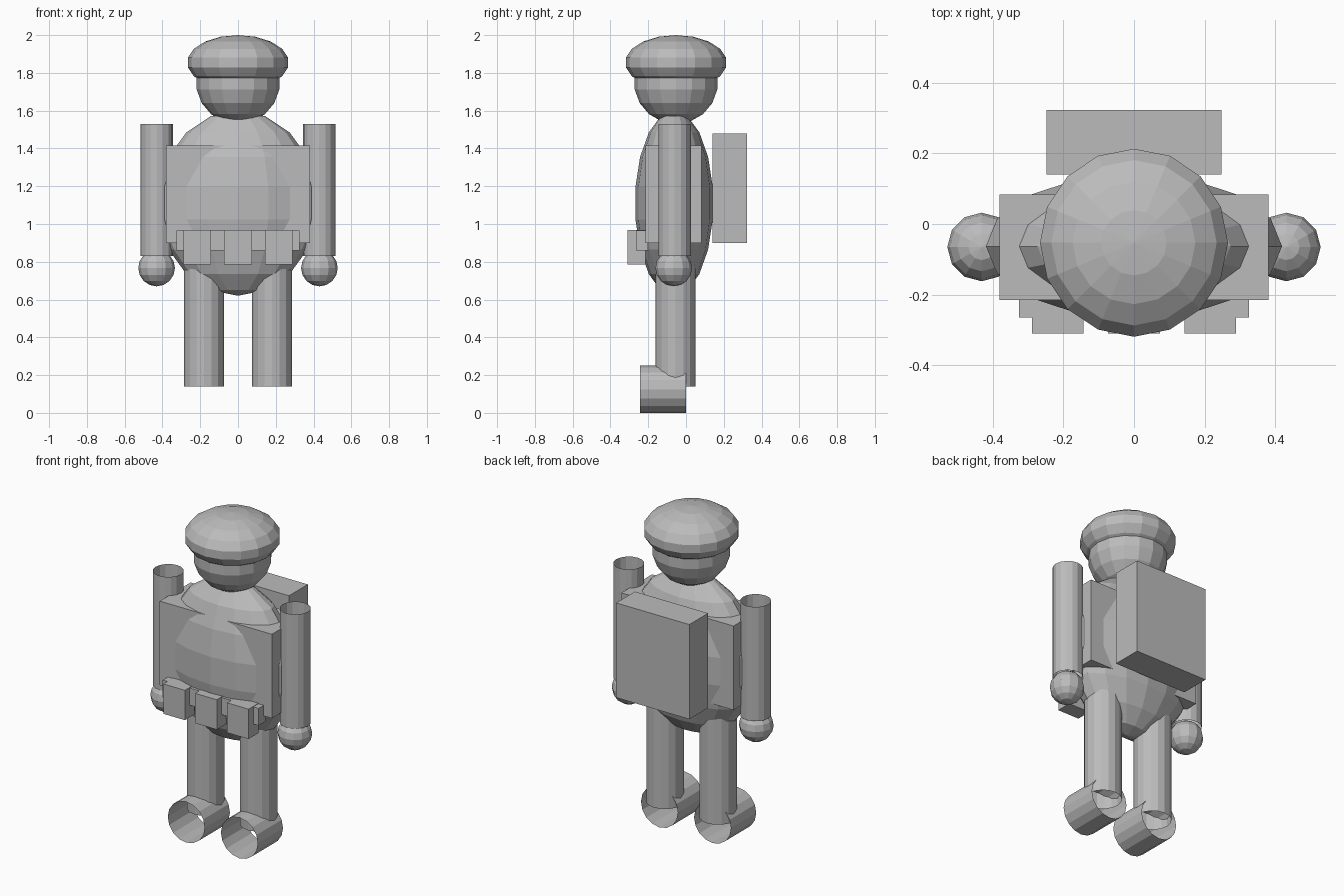
import bpy
import math

cube = bpy.data.objects.get("Cube")
if cube:
    bpy.data.objects.remove(cube, do_unlink=True)

grey = bpy.data.materials.new("plain_grey")
grey.use_nodes = True
GREY = (0.5, 0.5, 0.5, 1)
grey.diffuse_color = GREY
grey.node_tree.nodes["Principled BSDF"].inputs["Base Color"].default_value = GREY


def finish(name):
    obj = bpy.context.object
    obj.name = name
    obj.data.materials.append(grey)
    return obj


def box(name, x, y, z):
    """Box from its (low, high) range on each axis."""
    ranges = (x, y, z)
    bpy.ops.mesh.primitive_cube_add(size=1, location=[(a + b) / 2 for a, b in ranges])
    bpy.context.object.scale = [b - a for a, b in ranges]
    return finish(name)


def ball(name, centre, radii, segments=16, rings=9):
    bpy.ops.mesh.primitive_uv_sphere_add(segments=segments, ring_count=rings,
                                         radius=1, location=centre)
    bpy.context.object.scale = radii
    return finish(name)


def tube(name, centre, radius, length, tilt=0):
    """Open-ended cylinder, upright unless tilted about x."""
    bpy.ops.mesh.primitive_cylinder_add(vertices=16, radius=radius, depth=length,
                                        end_fill_type='NOTHING', location=centre,
                                        rotation=(tilt, 0, 0))
    return finish(name)


# Head, cap and body
ball("head", (0, -0.053, 1.75), (0.222, 0.222, 0.22))
ball("cap", (0, -0.053, 1.855), (0.27, 0.27, 0.145))
ball("torso", (0, -0.063, 1.11), (0.425, 0.208, 0.49))

# Vest, pack and belt
box("vest", (-0.38, 0.38), (-0.215, 0.083), (0.9, 1.415))
box("backpack", (-0.248, 0.248), (0.14, 0.322), (0.9, 1.48))
box("belt", (-0.325, 0.325), (-0.265, -0.2), (0.86, 0.965))
for name, x in (("right", -0.216), ("middle", 0), ("left", 0.216)):
    box(name + "_pouch", (x - 0.073, x + 0.073), (-0.31, -0.215), (0.785, 0.968))

# Limbs
for side, s in (("left", 1), ("right", -1)):
    tube(side + "_arm", (s * 0.43, -0.06, 1.18), 0.086, 0.7)
    ball(side + "_hand", (s * 0.431, -0.065, 0.767), (0.097, 0.097, 0.097), 12, 8)
    tube(side + "_leg", (s * 0.18, -0.055, 0.47), 0.106, 0.66)
    tube(side + "_boot", (s * 0.18, -0.122, 0.125), 0.125, 0.245, math.pi / 2)
